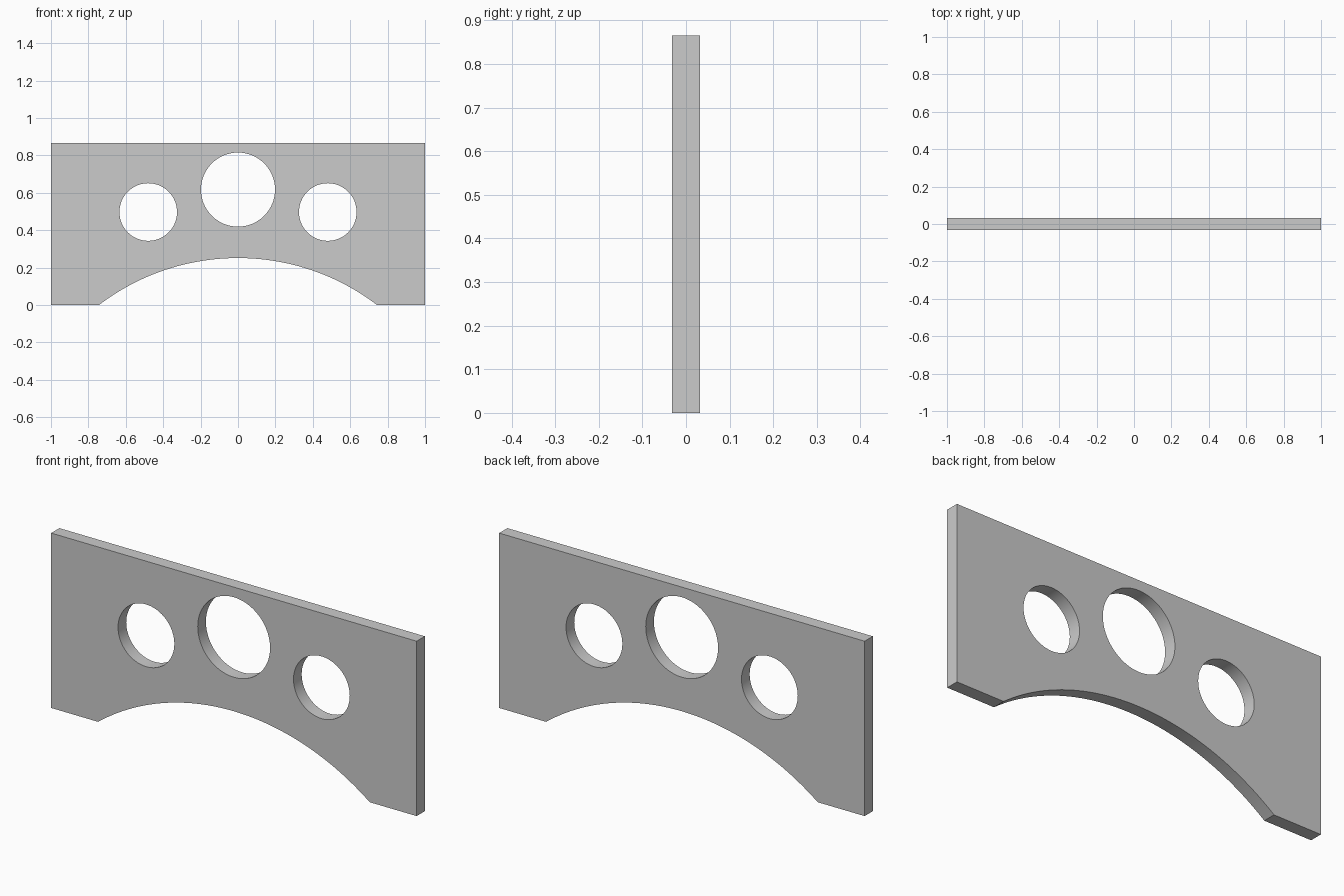
import bpy
from math import sin, cos, asin, pi

if "Cube" in bpy.data.objects:
    bpy.data.objects.remove(bpy.data.objects["Cube"])

HEIGHT = 0.865
HALF_THICK = 0.032
ARC_HALF, ARC_RISE = 0.743, 0.251


def circle(cx, cz, r, n=64):
    return [(cx + r * cos(2 * pi * i / n), cz + r * sin(2 * pi * i / n)) for i in range(n)]


# Outer outline: rectangle with a shallow circular arch cut from the bottom
R = (ARC_HALF ** 2 + ARC_RISE ** 2) / (2 * ARC_RISE)
half_angle = asin(ARC_HALF / R)
N = 48
arch = []
for i in range(N + 1):
    a = half_angle * (2 * i / N - 1)
    arch.append((R * sin(a), ARC_RISE - R + R * cos(a)))
outline = [(-1, 0)] + arch + [(1, 0), (1, HEIGHT), (-1, HEIGHT)]

# Three round holes
holes = [circle(0, 0.617, 0.198), circle(-0.48, 0.497, 0.154), circle(0.48, 0.497, 0.154)]

# Filled profile extruded to a plate
curve = bpy.data.curves.new("arched_plate", "CURVE")
curve.dimensions = "2D"
curve.fill_mode = "BOTH"
curve.extrude = HALF_THICK
for loop in [outline] + holes:
    spline = curve.splines.new("POLY")
    spline.points.add(len(loop) - 1)
    for p, (x, z) in zip(spline.points, loop):
        p.co = (x, z, 0, 1)
    spline.use_cyclic_u = True

plate = bpy.data.objects.new("arched_plate", curve)
bpy.context.collection.objects.link(plate)
plate.rotation_euler = (pi / 2, 0, 0)
bpy.context.view_layer.objects.active = plate
plate.select_set(True)
bpy.ops.object.convert(target="MESH")
plate = bpy.context.object

# Weld the caps to the walls and stand the plate upright
bpy.ops.object.transform_apply(location=False, rotation=True, scale=False)
bpy.ops.object.mode_set(mode="EDIT")
bpy.ops.mesh.select_all(action="SELECT")
bpy.ops.mesh.remove_doubles(threshold=0.0001)
bpy.ops.mesh.normals_make_consistent(inside=False)
bpy.ops.object.mode_set(mode="OBJECT")
bpy.ops.object.shade_smooth_by_angle(angle=pi / 6)
